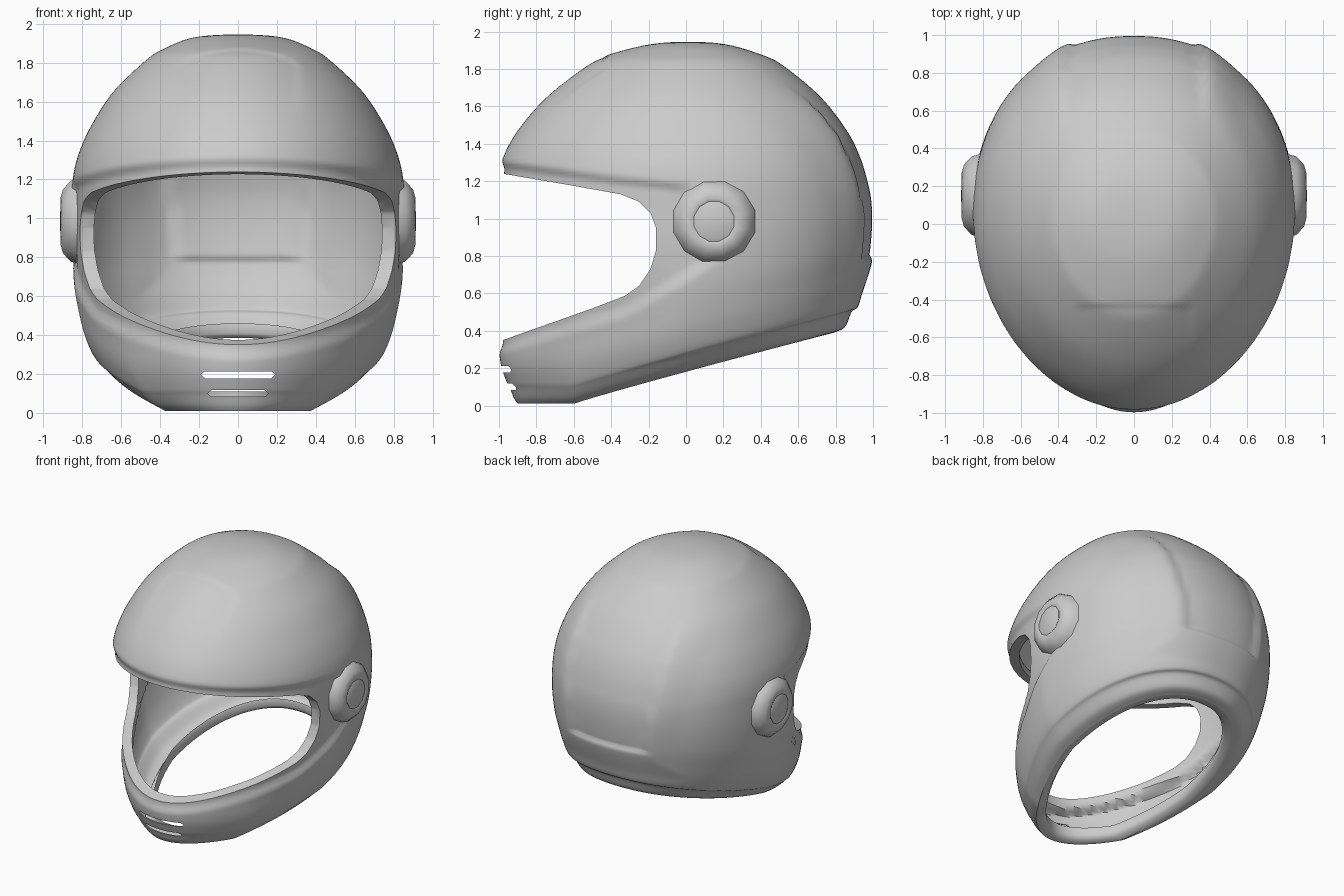
import bpy, bmesh, math
from mathutils import Vector
from mathutils.geometry import intersect_point_line

if "Cube" in bpy.data.objects:
    bpy.data.objects.remove(bpy.data.objects["Cube"], do_unlink=True)

grey = bpy.data.materials.new("light_grey")
grey.use_nodes = True
grey.diffuse_color = (0.6, 0.6, 0.6, 1)
grey.node_tree.nodes["Principled BSDF"].inputs["Base Color"].default_value = (0.6, 0.6, 0.6, 1)


def add_object(name, bm):
    bmesh.ops.remove_doubles(bm, verts=bm.verts, dist=0.0005)
    bmesh.ops.recalc_face_normals(bm, faces=bm.faces)
    mesh = bpy.data.meshes.new(name)
    bm.to_mesh(mesh)
    bm.free()
    mesh.materials.append(grey)
    obj = bpy.data.objects.new(name, mesh)
    bpy.context.collection.objects.link(obj)
    return obj


def activate(obj):
    bpy.ops.object.select_all(action='DESELECT')
    obj.select_set(True)
    bpy.context.view_layer.objects.active = obj


def skin(bm, rings):
    """Bridge closed rings of points with quads."""
    rows = [[bm.verts.new(p) for p in ring] for ring in rings]
    for low, high in zip(rows, rows[1:]):
        for i in range(len(low)):
            j = (i + 1) % len(low)
            bm.faces.new((low[i], low[j], high[j], high[i]))
    return rows


def prism(name, pts, lo, hi, place):
    bm = bmesh.new()
    rows = skin(bm, [[place(a, b, c) for a, b in pts] for c in (lo, hi)])
    for row in rows:
        bm.faces.new(row)
    return add_object(name, bm)


def smooth(a, b, v):
    t = min(max((v - a) / (b - a), 0), 1)
    return t * t * (3 - 2 * t)


def catmull(p0, p1, p2, p3, t):
    return [0.5 * (2 * b + (c - a) * t + (2 * a - 5 * b + 4 * c - d) * t * t
                   + (3 * b - a - 3 * c + d) * t ** 3)
            for a, b, c, d in zip(p0, p1, p2, p3)]


def inside_depth(y, z, poly):
    """Distance to the outline for points inside it, zero outside."""
    inside, best, p = False, 9, Vector((y, z))
    for a, b in zip(poly, poly[1:] + poly[:1]):
        if (a[1] > z) != (b[1] > z) and y < a[0] + (z - a[1]) * (b[0] - a[0]) / (b[1] - a[1]):
            inside = not inside
        f = intersect_point_line(p, Vector(a), Vector(b))[1]
        near = Vector(a).lerp(Vector(b), min(max(f, 0), 1))
        best = min(best, (p - near).length)
    return best if inside else 0


# Shell sections: front y, front z, back y, back z, half width
SECTIONS = [
    (-0.90, 0.01, 0.79, 0.39, 0.57),
    (-0.92, 0.04, 0.85, 0.42, 0.64),
    (-0.94, 0.09, 0.885, 0.50, 0.705),
    (-0.96, 0.13, 0.92, 0.53, 0.74),
    (-0.99, 0.22, 0.945, 0.62, 0.78),
    (-1.0, 0.33, 0.965, 0.72, 0.81),
    (-1.0, 0.52, 0.985, 0.84, 0.84),
    (-1.0, 0.77, 0.995, 0.98, 0.855),
    (-1.0, 1.02, 0.99, 1.1, 0.855),
    (-1.0, 1.2, 0.97, 1.2, 0.848),
    (-0.98, 1.32, 0.93, 1.33, 0.82),
    (-0.9, 1.47, 0.86, 1.47, 0.757),
    (-0.75, 1.65, 0.72, 1.65, 0.64),
    (-0.55, 1.81, 0.53, 1.81, 0.475),
    (-0.42, 1.875, 0.42, 1.87, 0.38),
    (-0.2, 1.93, 0.22, 1.93, 0.225),
    (0.01, 1.945, 0.01, 1.945, 0),
]
# Rolled lip that narrows the neck hole
NECK_LIP = [
    (-0.90, 0.01, 0.79, 0.39, 0.57),
    (-0.85, 0.015, 0.74, 0.385, 0.52),
    (-0.82, 0.05, 0.72, 0.41, 0.50),
    (-0.83, 0.11, 0.73, 0.46, 0.52),
]
# Recessed border round the face opening (y, z)
BORDER = [(-1.2, 1.36), (-0.98, 1.315), (-0.4, 1.235), (0.0, 1.195), (0.15, 1.0),
          (0.17, 0.77), (0.0, 0.66), (-0.3, 0.48), (-0.98, 0.275), (-1.2, 0.21)]
OPENING = [(-1.2, 1.28), (-0.98, 1.24), (-0.6, 1.175), (-0.35, 1.13), (-0.25, 1.09),
           (-0.19, 1.03), (-0.16, 0.95), (-0.16, 0.83), (-0.19, 0.73), (-0.25, 0.64),
           (-0.33, 0.585), (-0.5, 0.52), (-0.98, 0.35), (-1.2, 0.27)]


def border_amount(p):
    return smooth(0, 0.05, inside_depth(p.y, p.z, BORDER))


def relief(p):
    """Raised and sunk details of the shell surface."""
    x, y, z = abs(p.x), p.y, p.z
    h = -0.025 * border_amount(p)
    if y > 0.3:  # raised shell round the rear panel, fading out at the crown
        edge = 0.29 + 0.06 * smooth(0.8, 1.3, z)
        d = max(x - edge, 0.81 - z)
        fade = smooth(0.3, 0.5, y) * smooth(1.75, 1.5, z)
        h += 0.02 * smooth(0, 0.03, d) * smooth(0.25, 0.03, d) * fade
    if y < -0.3:  # shallow flat on the forehead
        h -= 0.007 * smooth(0.42, 0.45, -y) * smooth(0.33, 0.28, x) * smooth(1.4, 1.8, z)
    return h


def shell_ring(section, count=144):
    yf, zf, yb, zb, w = section
    chin_taper = 0.06 + 0.16 * smooth(0.9, 0.3, zf)
    ring = []
    for i in range(count):
        a = math.tau * i / count
        n, s = -math.cos(a), math.sin(a)
        if n > 0:  # fuller towards the back
            s = math.copysign(abs(s) ** 0.9, s)
        taper = 1 + n * (0.06 if n > 0 else chin_taper)
        y = (yf + yb) / 2 + n * (yb - yf) / 2
        rise = max((y + 0.6) / (yb + 0.6), 0) ** 0.95
        p = Vector((w * s * taper, y, zf + (zb - zf) * rise))
        out = (p - Vector((0, 0, 0.95))).normalized()
        ring.append(p + out * relief(p))
    return ring


# Helmet shell
last = SECTIONS[-2]
mirrored_end = (last[2], last[3], last[0], last[1], -last[4])
ctrl = [SECTIONS[0]] + SECTIONS + [mirrored_end]
steps = 8
rings = [shell_ring(catmull(*ctrl[k:k + 4], s / steps))
         for k in range(len(SECTIONS) - 1) for s in range(steps)]
rings.append(shell_ring(SECTIONS[-1]))
bm = bmesh.new()
skin(bm, rings)
shell = add_object("helmet_shell", bm)

# Thin wall, thickened to a lip round the face opening
lip = shell.vertex_groups.new(name="lip")
for v in shell.data.vertices:
    lip.add([v.index], border_amount(v.co), 'REPLACE')
wall = shell.modifiers.new("wall", 'SOLIDIFY')
wall.thickness = 0.07
wall.offset = -1
wall.vertex_group = "lip"
wall.thickness_vertex_group = 0.15

# Face opening and chin vents
cutters = [prism("face_cutter", OPENING, -1.2, 1.2, lambda a, b, c: (c, a, b))]
for z, half in ((0.195, 0.19), (0.1, 0.155)):
    t = 0.017
    slot = [(-half, z), (-half + t, z - t), (half - t, z - t),
            (half, z), (half - t, z + t), (-half + t, z + t)]
    cutters.append(prism("vent_cutter", slot, -1.2, -0.7, lambda a, b, c: (a, c, b)))
for cutter in cutters:
    cut = shell.modifiers.new("cut", 'BOOLEAN')
    cut.operation = 'DIFFERENCE'
    cut.solver = 'EXACT'
    cut.object = cutter
    cutter.hide_render = True
activate(shell)
for mod in list(shell.modifiers):
    bpy.ops.object.modifier_apply(modifier=mod.name)
for cutter in cutters:
    bpy.data.objects.remove(cutter, do_unlink=True)
bpy.ops.object.shade_smooth_by_angle(angle=math.radians(40))

# Neck lip
bm = bmesh.new()
skin(bm, [shell_ring(s) for s in NECK_LIP])
activate(add_object("neck_lip", bm))
bpy.ops.object.shade_smooth_by_angle(angle=math.radians(60))

# Visor pivots: radius, distance from centre
PIVOT = [(0.235, 0.79), (0.215, 0.86), (0.17, 0.9), (0.125, 0.912), (0.11, 0.904),
         (0.09, 0.912), (0, 0.916)]
for side, name in ((1, "left_pivot"), (-1, "right_pivot")):
    bm = bmesh.new()
    skin(bm, [[(side * x, 0.15 + r * math.cos(math.tau * (i + 0.5) / 12),
                0.985 + r * math.sin(math.tau * (i + 0.5) / 12)) for i in range(12)]
              for r, x in PIVOT])
    activate(add_object(name, bm))
    bpy.ops.object.shade_smooth_by_angle(angle=math.radians(50))
